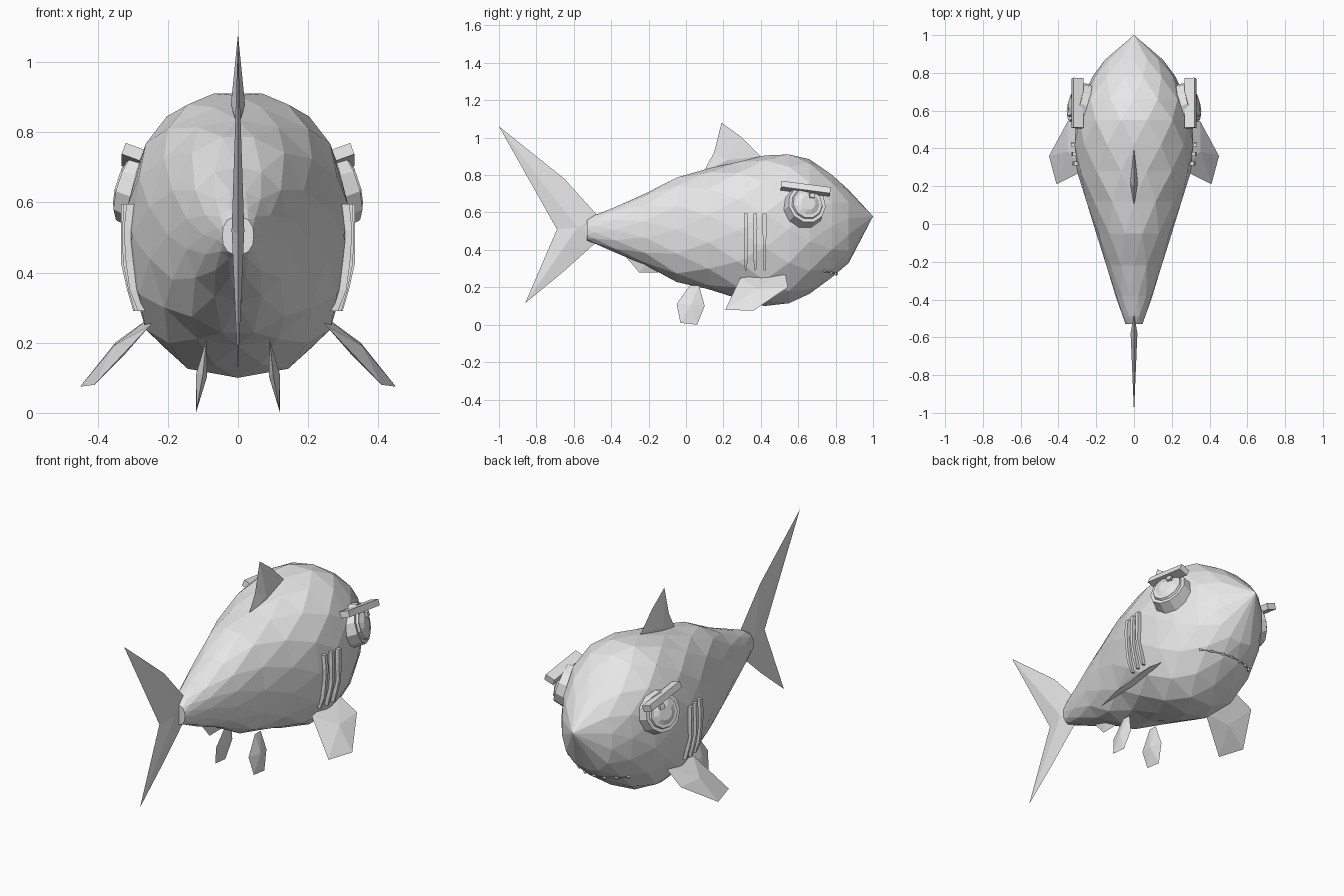
import bpy, bmesh, math
from mathutils import Vector, Matrix
from mathutils.bvhtree import BVHTree

if "Cube" in bpy.data.objects:
    bpy.data.objects.remove(bpy.data.objects["Cube"])

grey = bpy.data.materials.new("light_grey")
grey.diffuse_color = (0.8, 0.8, 0.8, 1)
grey.use_nodes = True
grey.node_tree.nodes["Principled BSDF"].inputs["Base Color"].default_value = grey.diffuse_color


def finish(bm, name, mirror=False):
    """Turn a bmesh into a flat shaded object, mirrored over x if asked."""
    bmesh.ops.recalc_face_normals(bm, faces=bm.faces)
    me = bpy.data.meshes.new(name)
    bm.to_mesh(me)
    bm.free()
    me.materials.append(grey)
    ob = bpy.data.objects.new(name, me)
    bpy.context.collection.objects.link(ob)
    if mirror:
        ob.modifiers.new("mirror", 'MIRROR').use_axis[0] = True
    return ob


def fin(name, outline, thick, centre=None, mirror=False):
    """Sharp-edged outline that swells to a ridge point on each side."""
    bm = bmesh.new()
    pts = [Vector(p) for p in outline]
    c = Vector(centre) if centre else sum(pts, Vector()) / len(pts)
    n = sum(((p - c).cross(q - c) for p, q in zip(pts, pts[1:] + pts[:1])), Vector()).normalized()
    rim = [bm.verts.new(p) for p in pts]
    for s in (1, -1):
        peak = bm.verts.new(c + n * thick * s)
        for i in range(len(rim)):
            bm.faces.new((rim[i - 1], rim[i], peak))
    return finish(bm, name, mirror)


def box(bm, centre, size, rot=Matrix()):
    m = Matrix.Translation(centre) @ rot @ Matrix.Diagonal((*size, 1))
    bmesh.ops.create_cube(bm, size=1, matrix=m)


# body: staggered rings (y, top, bottom, half width) joined by triangles
RINGS = [(.87, .72, .33, .155), (.78, .805, .25, .22), (.66, .885, .165, .278),
         (.55, .915, .11, .308), (.42, .905, .10, .318), (.28, .875, .135, .302),
         (.12, .835, .19, .255), (-.05, .79, .225, .20), (-.22, .70, .32, .148),
         (-.38, .63, .385, .098), (-.49, .585, .435, .06), (-.53, .56, .45, .045)]
N = 14
bm = bmesh.new()
loops = []
for k, (y, zt, zb, w) in enumerate(RINGS):
    loop = []
    for i in range(N):
        a = math.tau * (i + 0.5 * (k % 2)) / N
        s, c = math.sin(a), math.cos(a)
        r = (abs(s) ** 2.4 + abs(c) ** 2.4) ** (-1 / 2.4)
        loop.append(bm.verts.new((w * r * s, y, (zt + zb) / 2 + (zt - zb) / 2 * r * c)))
    loops.append(loop)
nose = bm.verts.new((0, 1, .58))
for i in range(N):
    bm.faces.new((nose, loops[0][i], loops[0][(i + 1) % N]))
for k in range(len(loops) - 1):
    A, B = loops[k], loops[k + 1]
    for i in range(N):
        j = (i + 1) % N
        if k % 2 == 0:
            bm.faces.new((A[i], B[i], A[j]))
            bm.faces.new((A[j], B[i], B[j]))
        else:
            bm.faces.new((A[i], B[i], B[j]))
            bm.faces.new((A[i], B[j], A[j]))
bm.faces.new(loops[-1])
bm.normal_update()
skin = BVHTree.FromBMesh(bm)
finish(bm, "body")


def side(y, z):
    """Body surface x at the given y and z."""
    return skin.ray_cast(Vector((1, y, z)), Vector((-1, 0, 0)))[0].x


# fins on the centre line
fin("tail_fin", [(0, y, z) for y, z in
    [(-.47, .58), (-.65, .78), (-1, 1.06), (-.69, .51), (-.86, .115), (-.66, .28), (-.47, .45)]],
    .018, (0, -.58, .52))
fin("dorsal_fin", [(0, y, z) for y, z in
    [(.09, .81), (.15, .92), (.19, 1.08), (.30, 1.0), (.40, .90), (.25, .80)]],
    .02, (0, .22, .88))
fin("anal_fin", [(0, y, z) for y, z in
    [(-.34, .385), (-.25, .28), (-.15, .28), (-.13, .33), (-.2, .38)]], .015)

# paired fins
fin("pectoral_fins", [(.24, .53, .28), (.35, .545, .20), (.45, .36, .075),
                      (.41, .21, .08), (.25, .29, .25)], .02, mirror=True)
fin("pelvic_fins", [(.09, .02, .21), (.10, -.05, .11), (.118, -.03, .01),
                    (.12, .06, 0), (.105, .10, .10), (.09, .07, .21)], .016, mirror=True)

# eyes: stacked tapered discs and a small square pupil
bm = bmesh.new()
axis = Vector((.9, .3, .28)).normalized()
turn = axis.to_track_quat('Z', 'Y').to_matrix().to_4x4()
spot = Vector((side(.635, .635), .635, .635))
for r1, r2, lo, hi in [(.12, .105, -.04, .04), (.09, .082, .03, .052), (.07, .04, .05, .064)]:
    bmesh.ops.create_cone(bm, cap_ends=True, segments=11, radius1=r1, radius2=r2, depth=hi - lo,
                          matrix=Matrix.Translation(spot + axis * (lo + hi) / 2) @ turn)
box(bm, spot + axis * .062 + Vector((-.01, .02, .038)), (.026, .026, .016), turn)
finish(bm, "eyes", True)

# eyebrows: slanted bars
bm = bmesh.new()
box(bm, (.3, .64, .727), (.055, .265, .034),
    Matrix.Rotation(-.13, 4, 'X') @ Matrix.Rotation(-.35, 4, 'Y'))
finish(bm, "eyebrows", True)

# gills: three raised strips per side that follow the body
bm = bmesh.new()
for y in (.32, .37, .42):
    prev = None
    for z, w in [(.595, .010), (.52, .011), (.43, .008), (.35, .009), (.29, .005)]:
        x = side(y, z)
        ring = [bm.verts.new((x + dx, y + dy, z)) for dx, dy in
                [(-.02, -w), (.02, -w), (.02, w), (-.02, w)]]
        if prev:
            for i in range(4):
                bm.faces.new((prev[i - 1], prev[i], ring[i], ring[i - 1]))
        else:
            bm.faces.new(ring)
        prev = ring
    bm.faces.new(prev)
finish(bm, "gills", True)

# mouth: thin lip line with small teeth below the snout
bm = bmesh.new()
start = Vector((0, .5, .45))
prev = None
for i in range(13):
    x = -.18 + .03 * i
    d = Vector((x, .31 - 1.4 * x * x, -.18)).normalized()
    hit, n, _, _ = skin.ray_cast(start, d)
    if prev:
        mid, way = (hit + prev) / 2, hit - prev
        box(bm, mid, (.004, .004, way.length), way.to_track_quat('Z', 'Y').to_matrix().to_4x4())
    if i % 2 == 0:
        box(bm, hit, (.013, .013, .018), n.to_track_quat('Z', 'Y').to_matrix().to_4x4())
    prev = hit
finish(bm, "mouth")
